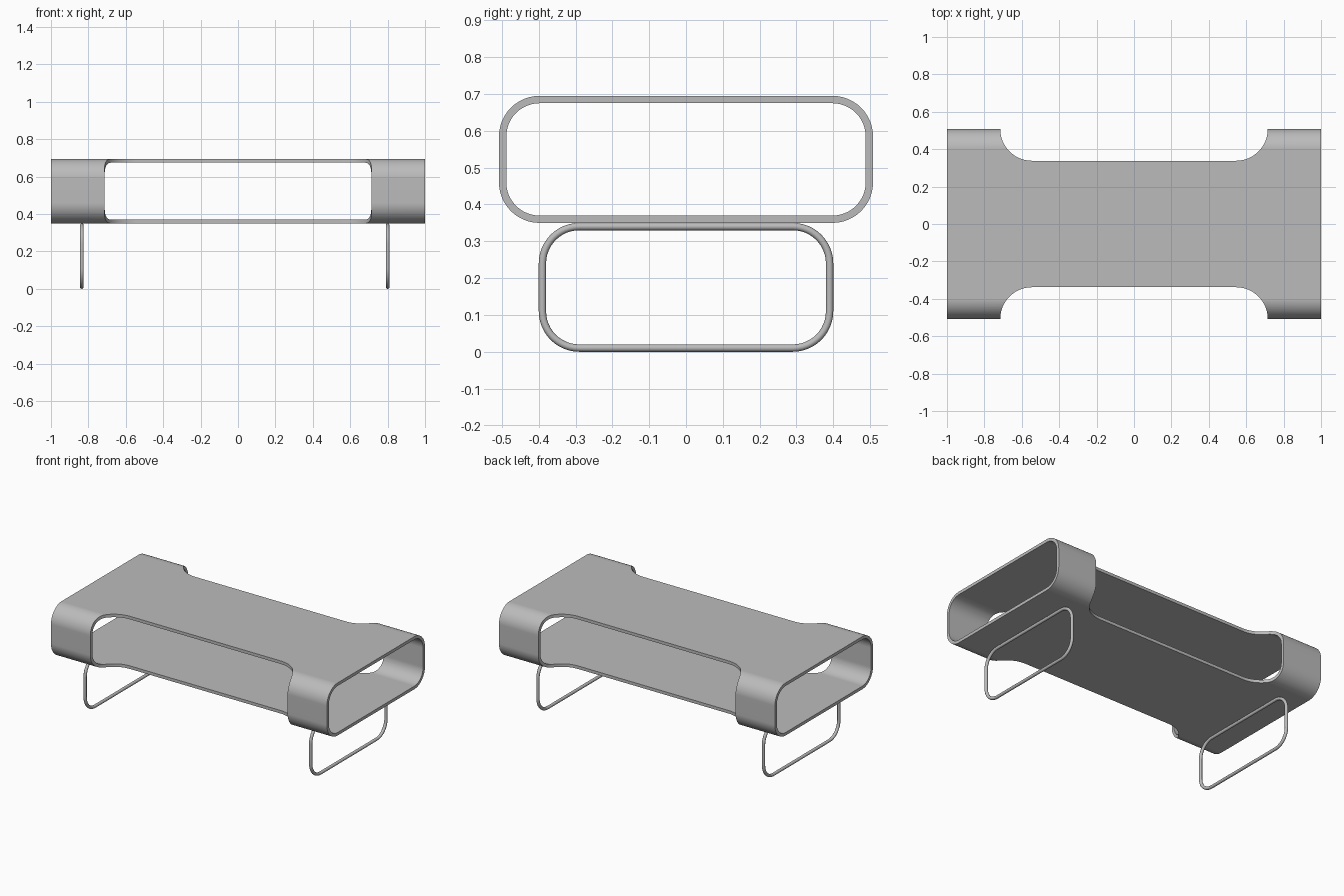
import bpy, bmesh, math

cube = bpy.data.objects.get("Cube")
if cube:
    bpy.data.objects.remove(cube, do_unlink=True)

grey = bpy.data.materials.new("satin grey")
grey.use_nodes = True
colour = (0.5, 0.5, 0.5, 1)
grey.diffuse_color = colour
grey.node_tree.nodes["Principled BSDF"].inputs["Base Color"].default_value = colour


def rounded_rect(half_w, z0, z1, r, steps=12):
    """Closed outline in the y-z plane."""
    pts = []
    corners = ((1, z1 - r), (-1, z1 - r), (-1, z0 + r), (1, z0 + r))
    for i, (side, cz) in enumerate(corners):
        for k in range(steps + 1):
            a = math.pi / 2 * (i + k / steps)
            pts.append((side * (half_w - r) + r * math.cos(a), cz + r * math.sin(a)))
    return pts


def mesh_object(name, bm):
    bmesh.ops.recalc_face_normals(bm, faces=bm.faces)
    mesh = bpy.data.meshes.new(name)
    bm.to_mesh(mesh)
    bm.free()
    obj = bpy.data.objects.new(name, mesh)
    bpy.context.collection.objects.link(obj)
    return obj


def select_only(obj):
    bpy.ops.object.select_all(action='DESELECT')
    obj.select_set(True)
    bpy.context.view_layer.objects.active = obj


# Table shell: a rounded rectangular sleeve, open at both ends
WALL = 0.02
bm = bmesh.new()
outlines = [rounded_rect(0.508, 0.35, 0.695, 0.11),
            rounded_rect(0.508 - WALL, 0.35 + WALL, 0.695 - WALL, 0.11 - WALL)]
loops = [[bm.verts.new((x, y, z)) for y, z in o] for x, o in
         ((-1, outlines[0]), (1, outlines[0]), (1, outlines[1]), (-1, outlines[1]))]
n = len(loops[0])
for a, b in zip(loops, loops[1:] + loops[:1]):
    for i in range(n):
        j = (i + 1) % n
        bm.faces.new((a[i], a[j], b[j], b[i]))
shell = mesh_object("table_shell", bm)
shell.data.materials.append(grey)

# Cutter: long side openings with round inner corners
bm = bmesh.new()
R = 0.17
for side in (-1, 1):
    half = [(0.715 - R + R * math.cos(a), 0.508 - R * math.sin(a))
            for a in (math.pi / 2 * k / 20 for k in range(21))]
    half.insert(0, (0.715, 0.7))
    plan = half + [(-x, y) for x, y in reversed(half)]
    face = bm.faces.new([bm.verts.new((x, side * y, 0.2)) for x, y in plan])
    top = bmesh.ops.extrude_face_region(bm, geom=[face])
    verts = [v for v in top["geom"] if isinstance(v, bmesh.types.BMVert)]
    bmesh.ops.translate(bm, vec=(0, 0, 0.7), verts=verts)
cutter = mesh_object("side_opening_cutter", bm)
cutter.hide_render = True

cut = shell.modifiers.new("side openings", 'BOOLEAN')
cut.operation = 'DIFFERENCE'
cut.solver = 'EXACT'
cut.object = cutter
select_only(shell)
bpy.ops.object.modifier_apply(modifier=cut.name)
bpy.data.objects.remove(cutter, do_unlink=True)
select_only(shell)
bpy.ops.object.shade_smooth_by_angle(angle=math.radians(30))
weighted = shell.modifiers.new("clean shading", 'WEIGHTED_NORMAL')
weighted.keep_sharp = True

# Legs: closed loops of thin bent rod
ROD = 0.01
for name, x in (("right_leg", -0.835), ("left_leg", 0.8)):
    curve = bpy.data.curves.new(name, 'CURVE')
    curve.dimensions = '3D'
    curve.bevel_depth = ROD
    curve.bevel_resolution = 4
    path = rounded_rect(0.4 - ROD, ROD, 0.35 - ROD, 0.1)
    spline = curve.splines.new('POLY')
    spline.points.add(len(path) - 1)
    for p, (y, z) in zip(spline.points, path):
        p.co = (x, y, z, 1)
    spline.use_cyclic_u = True
    leg = bpy.data.objects.new(name, curve)
    bpy.context.collection.objects.link(leg)
    curve.materials.append(grey)
    select_only(leg)
    bpy.ops.object.convert(target='MESH')
    bpy.ops.object.shade_smooth_by_angle(angle=math.radians(40))
